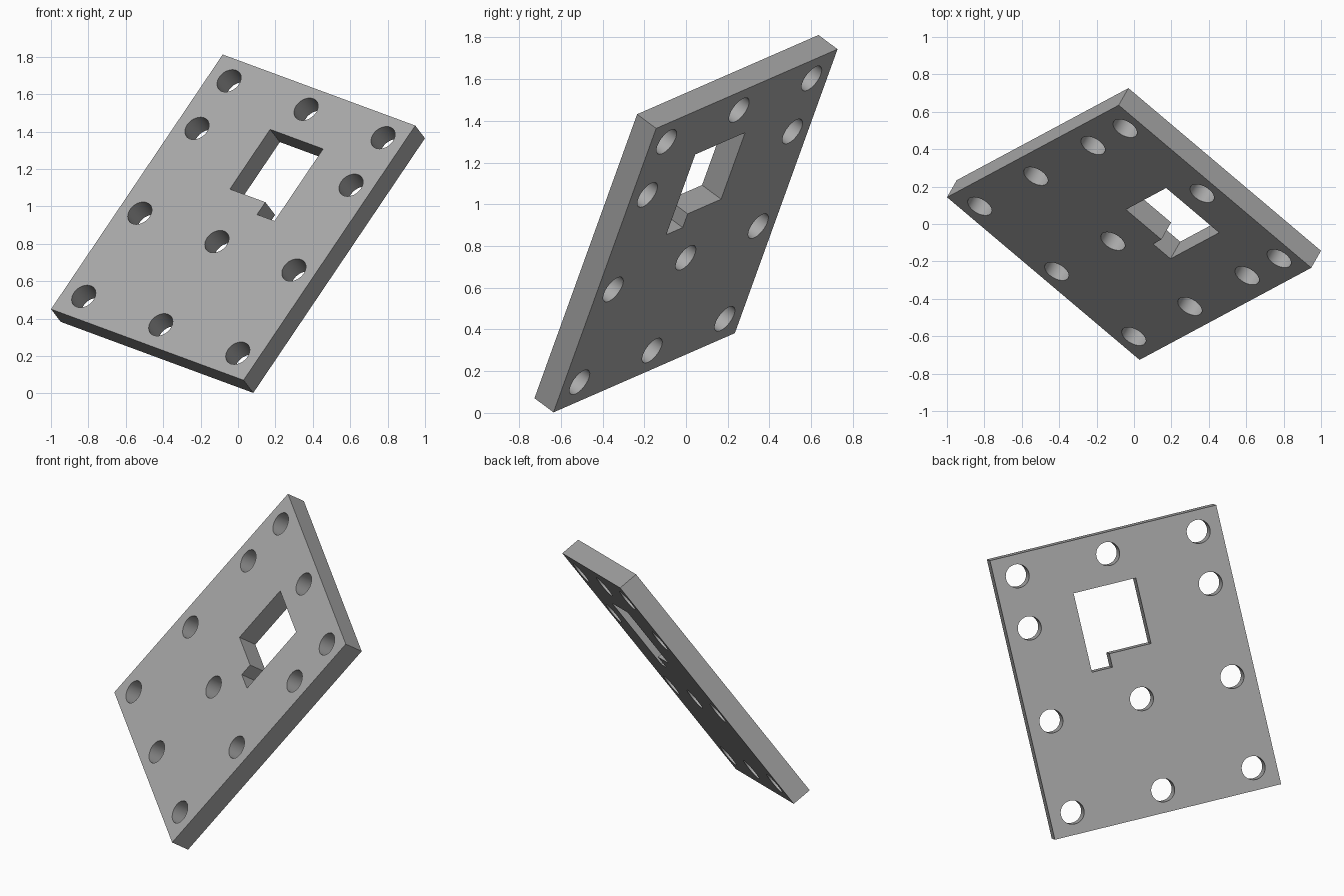
import bpy
import bmesh
from math import cos, sin, tau
from mathutils import Matrix, Vector

cube = bpy.data.objects.get("Cube")
if cube:
    bpy.data.objects.remove(cube, do_unlink=True)

WIDTH, HEIGHT, THICK = 1.40, 1.714, 0.125
HOLE_RADIUS = 0.071

grey = bpy.data.materials.new("plain grey")
grey.use_nodes = True
colour = (0.4, 0.4, 0.4, 1)
grey.diffuse_color = colour
grey.node_tree.nodes["Principled BSDF"].inputs["Base Color"].default_value = colour


def add_loop(curve, points):
    """Add one closed outline, measured from the lower left corner."""
    spline = curve.splines.new("POLY")
    spline.points.add(len(points) - 1)
    for p, (x, y) in zip(spline.points, points):
        p.co = (x - WIDTH / 2, y - HEIGHT / 2, 0, 1)
    spline.use_cyclic_u = True


def circle(cx, cy, r, n=40):
    return [(cx + r * cos(tau * i / n), cy + r * sin(tau * i / n)) for i in range(n)]


# Plate profile with its openings
profile = bpy.data.curves.new("plate_profile", "CURVE")
profile.dimensions = "2D"
profile.fill_mode = "BOTH"
profile.extrude = THICK / 2
add_loop(profile, [(0, 0), (WIDTH, 0), (WIDTH, HEIGHT), (0, HEIGHT)])

# Rows of round holes: height of the row, columns used
left, middle, right = 0.1 * WIDTH, 0.5 * WIDTH, 0.9 * WIDTH
rows = [(0.134, (left, middle, right)), (0.694, (left, middle, right)),
        (1.265, (left, right)), (1.585, (left, middle, right))]
for y, columns in rows:
    for x in columns:
        add_loop(profile, circle(x, y, HOLE_RADIUS))

# Rectangular window with a notch in one lower corner
add_loop(profile, [(0.57, 1.405), (0.955, 1.405), (0.955, 0.92),
                   (0.828, 0.92), (0.828, 1.003), (0.57, 1.003)])

plate = bpy.data.objects.new("mounting_plate", profile)
bpy.context.collection.objects.link(plate)
bpy.ops.object.select_all(action="DESELECT")
plate.select_set(True)
bpy.context.view_layer.objects.active = plate
bpy.ops.object.convert(target="MESH")
plate = bpy.context.object

# Weld the caps to the walls
bm = bmesh.new()
bm.from_mesh(plate.data)
bmesh.ops.remove_doubles(bm, verts=bm.verts, dist=0.0005)
bmesh.ops.recalc_face_normals(bm, faces=bm.faces)
bm.to_mesh(plate.data)
bm.free()
plate.data.materials.clear()
plate.data.materials.append(grey)

# Tilt the plate into place
across = Vector((1.03, -0.87, -0.38)).normalized()
normal = across.cross(Vector((0.92, 0.49, 1.36))).normalized()
up = normal.cross(across)
tilt = Matrix((across, up, normal)).transposed().to_4x4()
plate.matrix_world = Matrix.Translation((0, 0, 0.907)) @ tilt
bpy.ops.object.shade_smooth_by_angle(angle=0.6)
